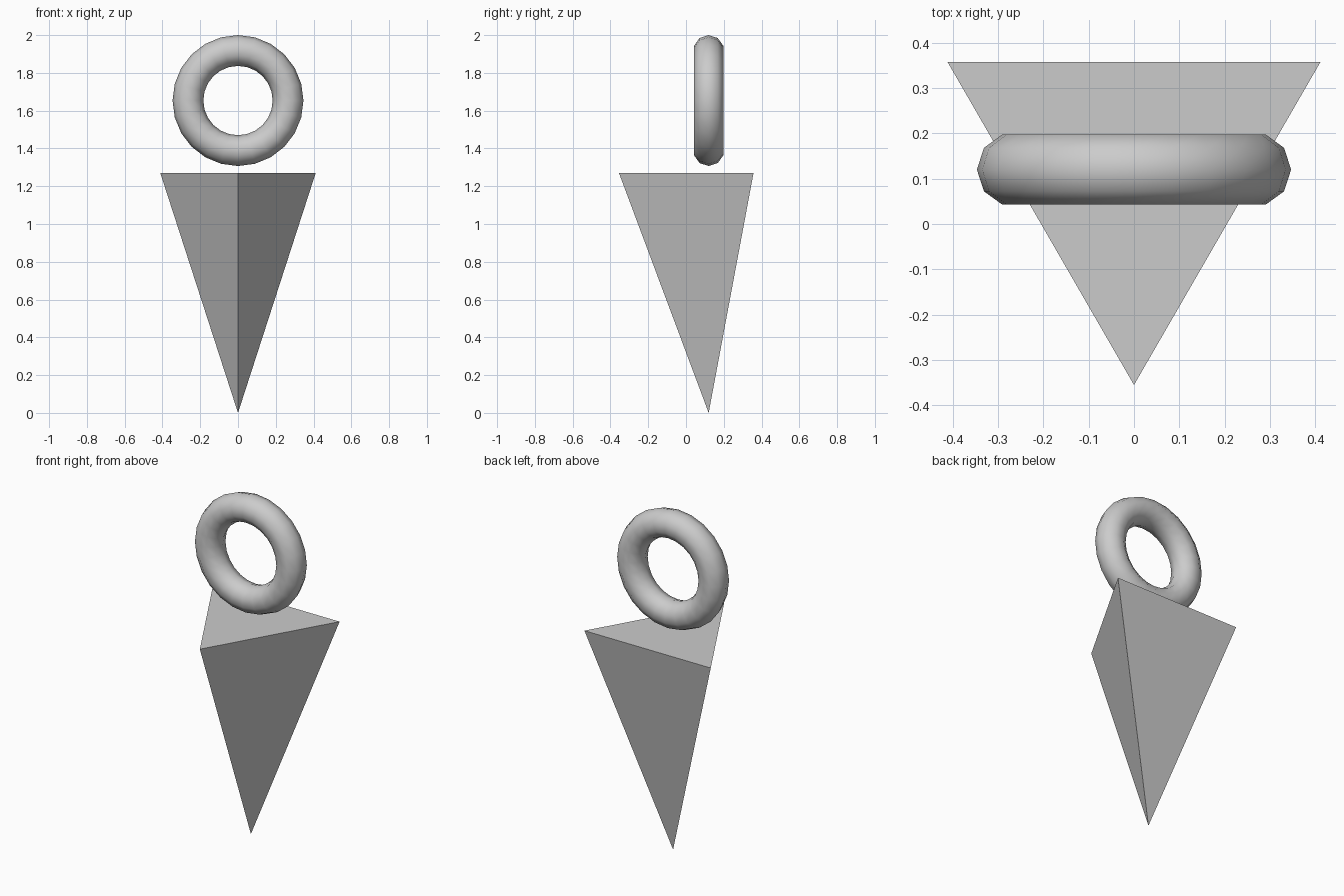
import bpy
from math import pi

if "Cube" in bpy.data.objects:
    bpy.data.objects.remove(bpy.data.objects["Cube"])

AXIS_Y = 0.12  # both parts share this vertical axis

# Three-sided spike, point down, one corner facing the front
bpy.ops.mesh.primitive_cone_add(vertices=3, radius1=0, radius2=0.475, depth=1.27,
                                location=(0, AXIS_Y, 0.635), rotation=(0, 0, pi))
bpy.context.object.name = "pointed_spike"

# Smooth ring floating upright above the spike
bpy.ops.mesh.primitive_torus_add(major_segments=24, minor_segments=10,
                                 major_radius=0.265, minor_radius=0.0815,
                                 location=(0, AXIS_Y, 1.6535), rotation=(pi / 2, 0, 0))
ring = bpy.context.object
ring.name = "floating_ring"
bpy.ops.object.shade_smooth()
